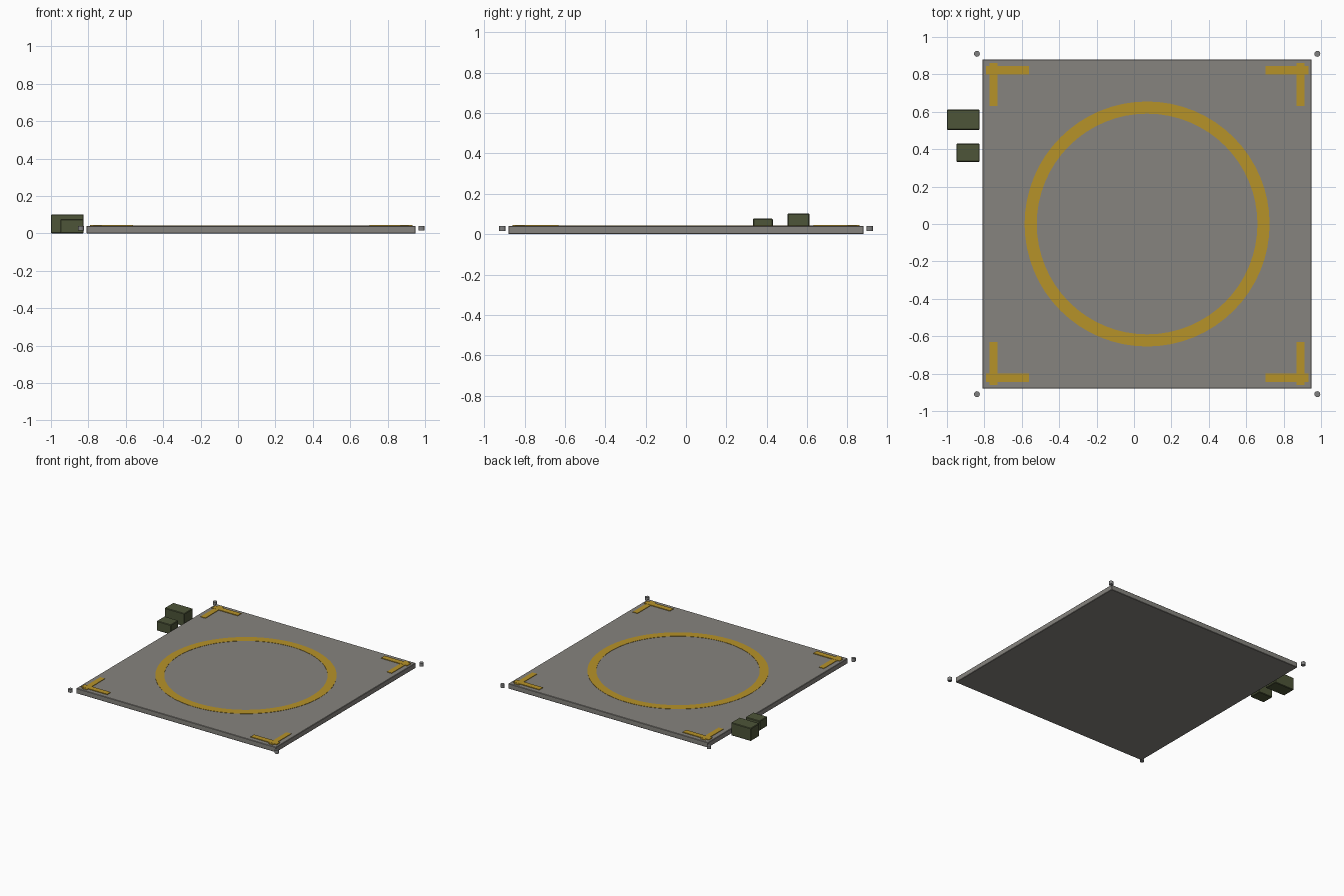
import bpy, math

if "Cube" in bpy.data.objects:
    bpy.data.objects.remove(bpy.data.objects["Cube"])

CX = 0.07      # pad centre in x
TOP = 0.041    # pad surface height


def material(name, rgb):
    m = bpy.data.materials.new(name)
    m.diffuse_color = (*rgb, 1)
    m.use_nodes = True
    m.node_tree.nodes["Principled BSDF"].inputs["Base Color"].default_value = m.diffuse_color
    return m


concrete = material("concrete grey", (0.24, 0.23, 0.21))
yellow = material("marking yellow", (0.47, 0.29, 0.022))
green = material("olive green", (0.075, 0.09, 0.04))
lamp_grey = material("lamp grey", (0.22, 0.22, 0.22))


def box(name, lo, hi, mat, bevel=0):
    bpy.ops.mesh.primitive_cube_add(size=1, location=[(a + b) / 2 for a, b in zip(lo, hi)])
    o = bpy.context.object
    o.name = name
    o.scale = [b - a for a, b in zip(lo, hi)]
    bpy.ops.object.transform_apply(location=False, rotation=False, scale=True)
    o.data.materials.append(mat)
    if bevel:
        mod = o.modifiers.new("edge", 'BEVEL')
        mod.width, mod.segments = bevel, 1
    return o


# Concrete slab
box("landing_slab", (CX - 0.88, -0.88, 0), (CX + 0.88, 0.88, TOP), concrete, 0.003)

# Painted circle: a flat ring with a little thickness
N = 64
verts, faces = [], []
for i in range(N):
    a = 2 * math.pi * i / N
    for r, z in ((0.59, TOP - 0.001), (0.655, TOP - 0.001), (0.655, TOP + 0.002), (0.59, TOP + 0.002)):
        verts.append((CX + r * math.cos(a), r * math.sin(a), z))
    j = (i + 1) % N
    for k in range(4):
        n = (k + 1) % 4
        faces.append((4 * i + k, 4 * j + k, 4 * j + n, 4 * i + n))
mesh = bpy.data.meshes.new("circle_marking")
mesh.from_pydata(verts, [], [f[::-1] for f in faces])
mesh.materials.append(yellow)
ring = bpy.data.objects.new("circle_marking", mesh)
bpy.context.collection.objects.link(ring)

# Corner brackets and corner lamps
for sx in (-1, 1):
    for sy in (-1, 1):
        for name, (x0, x1), (y0, y1), z in (
                ("bracket_across", (0.632, 0.862), (0.80, 0.844), TOP + 0.005),
                ("bracket_along", (0.80, 0.842), (0.632, 0.86), TOP + 0.004)):
            xs = sorted((CX + sx * x0, CX + sx * x1))
            ys = sorted((sy * y0, sy * y1))
            box(name, (xs[0], ys[0], TOP - 0.001), (xs[1], ys[1], z), yellow)
        bpy.ops.mesh.primitive_cylinder_add(vertices=12, radius=0.016, depth=0.026,
                                            location=(CX + sx * 0.91, sy * 0.91, 0.028))
        lamp = bpy.context.object
        lamp.name = "corner_lamp"
        lamp.data.materials.append(lamp_grey)

# Equipment crates beside the slab
box("large_crate", (-1.0, 0.503, 0), (-0.825, 0.612, 0.102), green, 0.004)
box("small_crate", (-0.95, 0.332, 0), (-0.825, 0.43, 0.077), green, 0.004)
